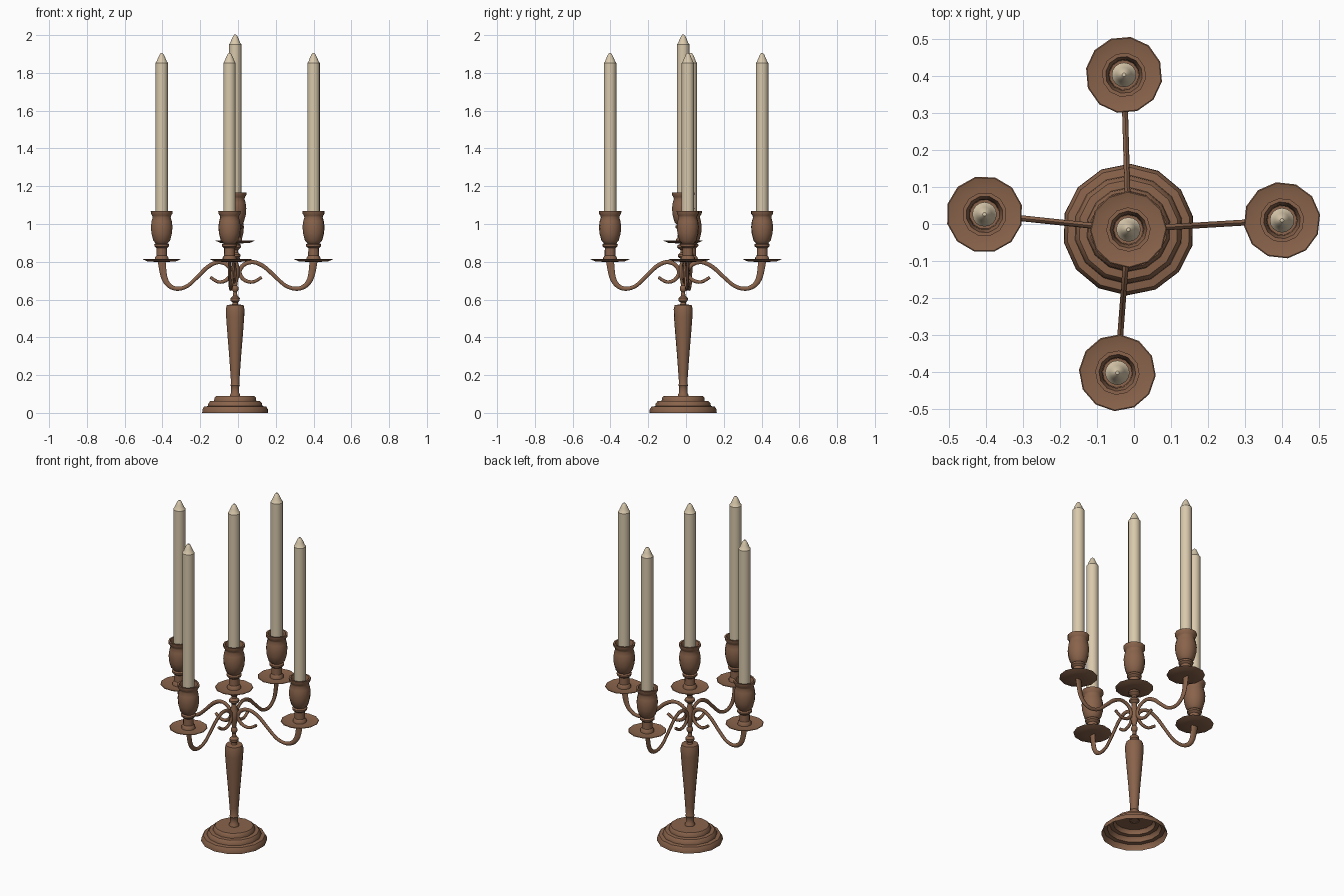
import bpy, bmesh, math
from mathutils import Vector

if "Cube" in bpy.data.objects:
    bpy.data.objects.remove(bpy.data.objects["Cube"])


def material(name, rgb):
    m = bpy.data.materials.new(name)
    m.diffuse_color = (*rgb, 1)
    m.use_nodes = True
    m.node_tree.nodes["Principled BSDF"].inputs["Base Color"].default_value = m.diffuse_color
    return m


COPPER = material("brown copper", (0.25, 0.125, 0.07))
WAX = material("cream wax", (0.69, 0.58, 0.41))


def finish(bm, name, mat, angle=35):
    me = bpy.data.meshes.new(name)
    bmesh.ops.recalc_face_normals(bm, faces=bm.faces)
    bm.to_mesh(me)
    bm.free()
    me.materials.append(mat)
    for p in me.polygons:
        p.use_smooth = True
    me.set_sharp_from_angle(angle=math.radians(angle))
    ob = bpy.data.objects.new(name, me)
    bpy.context.collection.objects.link(ob)
    return ob


def lathe(name, profile, at, sides, mat, turn=0.0, angle=35):
    """Revolve (radius, z) points around a vertical axis at (x, y, z)."""
    bm = bmesh.new()
    rings = []
    for r, z in profile:
        if r == 0:
            rings.append([bm.verts.new((at[0], at[1], at[2] + z))] * sides)
        else:
            rings.append([bm.verts.new((at[0] + r * math.cos(turn + i * math.tau / sides),
                                        at[1] + r * math.sin(turn + i * math.tau / sides),
                                        at[2] + z)) for i in range(sides)])
    for a, b in zip(rings, rings[1:]):
        for i in range(sides):
            j = (i + 1) % sides
            loop = list(dict.fromkeys([a[i], a[j], b[j], b[i]]))
            if len(loop) > 2:
                bm.faces.new(loop)
    return finish(bm, name, mat, angle)


def spline(pts, steps):
    """Catmull-Rom samples through the points."""
    p = [pts[0]] + pts + [pts[-1]]
    out = []
    for k in range(1, len(p) - 2):
        a, b, c, d = p[k - 1:k + 3]
        for s in range(steps):
            t = s / steps
            out.append(0.5 * (2 * b + (c - a) * t + (2 * a - 5 * b + 4 * c - d) * t * t
                              + (3 * b - a - 3 * c + d) * t ** 3))
    return out + [pts[-1]]


CENTRE = Vector((-0.015, -0.015, 0))


def arm(name, end):
    """Scrolled arm: points are (distance, z, half width in the arm's plane)."""
    path = [(0.135, 0.718, 0.008), (0.09, 0.693, 0.009), (0.045, 0.705, 0.010),
            (0.022, 0.745, 0.011), (0.045, 0.785, 0.011), (0.095, 0.798, 0.011),
            (0.15, 0.772, 0.011), (0.205, 0.72, 0.010), (0.26, 0.672, 0.010),
            (0.315, 0.657, 0.011), (0.36, 0.675, 0.013), (0.387, 0.72, 0.017),
            (0.400, 0.803, 0.021)]
    flat = end - CENTRE
    flat.z = 0
    scale = flat.length / 0.4
    out = flat.normalized()
    side = Vector((-out.y, out.x, 0))
    pts = spline([Vector(p) for p in path], 4)
    bm = bmesh.new()
    rings = []
    for i, p in enumerate(pts):
        t = pts[min(i + 1, len(pts) - 1)] - pts[max(i - 1, 0)]
        t = Vector((t.x, t.y)).normalized()
        normal = out * -t.y + Vector((0, 0, t.x))
        c = CENTRE + out * p.x * scale + Vector((0, 0, p.y))
        rings.append([bm.verts.new(c + normal * p.z * math.cos(a) + side * 0.008 * math.sin(a))
                      for a in (k * math.tau / 8 for k in range(8))])
    for a, b in zip(rings, rings[1:]):
        for i in range(8):
            bm.faces.new((a[i], a[(i + 1) % 8], b[(i + 1) % 8], b[i]))
    bm.faces.new(rings[0])
    bm.faces.new(rings[-1])
    finish(bm, name, COPPER, 50)


# Stepped foot, hollow below
lathe("foot", [(0.178, 0), (0.177, 0.018), (0.168, 0.033), (0.147, 0.036), (0.145, 0.05),
               (0.135, 0.062), (0.114, 0.064), (0.112, 0.08), (0.104, 0.089), (0, 0.09)],
      CENTRE, 14, COPPER, 0.2)

# Turned column
lathe("column", [(0.027, 0.085), (0.027, 0.098), (0.022, 0.105), (0.022, 0.14), (0.026, 0.146),
                 (0.022, 0.155), (0.025, 0.20), (0.033, 0.31), (0.043, 0.43), (0.049, 0.51),
                 (0.050, 0.55), (0.045, 0.571), (0.016, 0.574), (0.014, 0.585), (0.024, 0.593),
                 (0.025, 0.607), (0.012, 0.62), (0.010, 0.64), (0.018, 0.652), (0.018, 0.664),
                 (0.011, 0.675), (0.015, 0.70), (0.024, 0.73), (0.024, 0.77), (0.014, 0.80),
                 (0.014, 0.815), (0.028, 0.828), (0.028, 0.838), (0.015, 0.85), (0.015, 0.862),
                 (0.032, 0.876), (0.030, 0.888), (0.016, 0.895), (0.016, 0.91)],
      CENTRE, 14, COPPER, 0.2)

# Drip pan, candle cup and candle, drawn for an arm; the middle set sits 0.1 higher
PAN = [(0, 0.799), (0.04, 0.800), (0.075, 0.801), (0.104, 0.813), (0.101, 0.815),
       (0.074, 0.808), (0.036, 0.810), (0, 0.810)]
CUP = [(0.038, 0.808), (0.037, 0.822), (0.029, 0.832), (0.028, 0.872), (0.040, 0.882),
       (0.041, 0.892), (0.033, 0.898), (0.046, 0.912), (0.056, 0.95), (0.059, 0.985),
       (0.055, 1.015), (0.049, 1.035), (0.052, 1.045), (0.059, 1.055), (0.060, 1.070),
       (0.050, 1.070), (0.042, 1.045), (0.040, 1.01), (0, 1.008)]
CANDLE = [(0, 1.009), (0.033, 1.009), (0.033, 1.853), (0.027, 1.860), (0.020, 1.878),
          (0.011, 1.897), (0.005, 1.904), (0, 1.905)]

places = {"right": (0.400, 0.010, 0), "left": (-0.404, 0.026, 0), "back": (-0.027, 0.403, 0),
          "front": (-0.045, -0.402, 0), "middle": (-0.015, -0.015, 0.098)}
for k, (label, at) in enumerate(places.items()):
    lathe(label + "_drip_pan", PAN, at, 12, COPPER, 0.15 + 0.1 * k, 25)
    lathe(label + "_candle_cup", CUP, at, 12, COPPER, 0.15 + 0.1 * k)
    lathe(label + "_candle", CANDLE, at, 16, WAX)
    if label != "middle":
        arm(label + "_arm", Vector(at))
